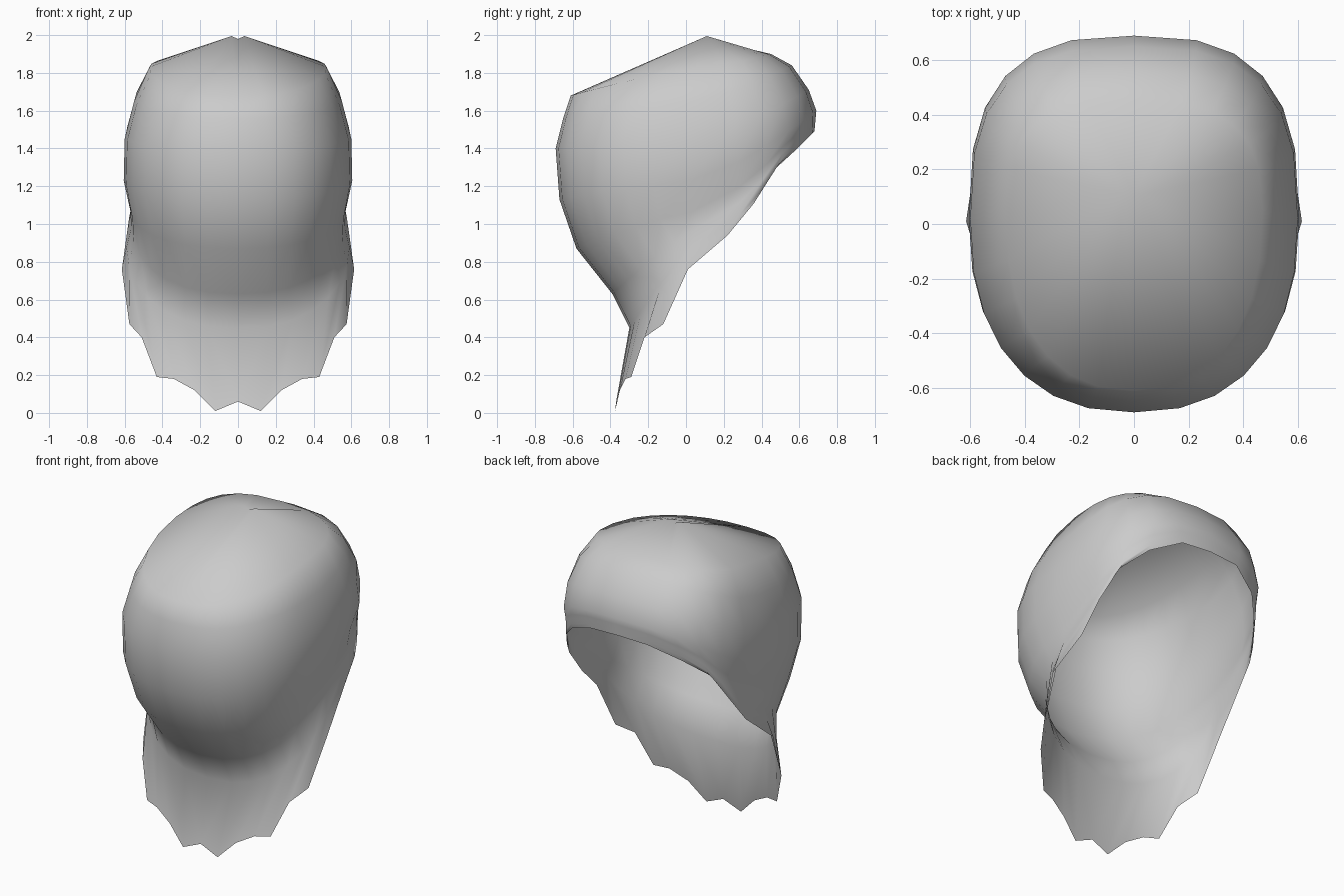
import bpy
import bmesh
from math import sin, cos, radians
from mathutils import Vector

cube = bpy.data.objects.get("Cube")
if cube:
    bpy.data.objects.remove(cube)

# Rings from crown to nape: front y, z / side x, y, z / back y, z
RINGS = [
    (0.45, 1.90, 0.47, 0.05, 1.83, -0.61, 1.68),
    (0.56, 1.84, 0.55, 0.03, 1.65, -0.65, 1.56),
    (0.65, 1.71, 0.60, 0.02, 1.45, -0.69, 1.40),
    (0.69, 1.60, 0.605, 0.02, 1.23, -0.67, 1.13),
    (0.69, 1.56, 0.57, 0.04, 1.07, -0.58, 0.87),
    (0.69, 1.53, 0.565, 0.06, 0.98, -0.39, 0.63),
    (0.69, 1.51, 0.59, 0.04, 0.88, -0.30, 0.45),
]

# Hem from the forehead, round the side, to the ragged nape
HEM = [Vector(p) for p in (
    (0, 0.68, 1.49), (0.20, 0.67, 1.48), (0.38, 0.59, 1.40), (0.50, 0.47, 1.29),
    (0.56, 0.36, 1.11), (0.57, 0.22, 0.94), (0.615, 0.01, 0.76),
    (0.575, -0.12, 0.47), (0.51, -0.22, 0.40), (0.43, -0.29, 0.19),
    (0.34, -0.32, 0.18), (0.23, -0.35, 0.12), (0.12, -0.375, 0.01), (0, -0.37, 0.06))]
SIDE = 6
ANGLES = [radians(90 - 15 * i) if i <= SIDE else radians(-90 * (i - SIDE) / 7)
          for i in range(len(HEM))]


def ring_point(ring, angle):
    """Point on a rounded-square ring whose height follows three key points."""
    front_y, front_z, side_x, side_y, side_z, back_y, back_z = ring
    c, s = max(cos(angle), 0), abs(sin(angle))
    end_y, end_z, power = (front_y, front_z, 0.72) if angle >= 0 else (back_y, back_z, 0.85)
    x = side_x * c ** power if c > 0.001 else 0
    return Vector((x, side_y + (end_y - side_y) * s ** power,
                   side_z + (end_z - side_z) * s))


def column(i):
    """One strand line from the crown down to the hem."""
    angle, hem = ANGLES[i], HEM[i]
    centre = i in (0, len(HEM) - 1)
    points = [Vector((0, 0.11, 1.98)) if centre else Vector((0.035, 0.11, 1.995))]
    points += [ring_point(r, angle) for r in RINGS[:4]]
    widest = points[-1]
    for r, t in zip(RINGS[4:], (0.35, 0.55, 0.78)):
        p = ring_point(r, angle)
        if angle >= 0:
            p = widest.lerp(hem, t).lerp(p, cos(angle) ** 4)
        points.append(p)
    return points + [hem]


# Half of the hair shell
bm = bmesh.new()
columns = [[bm.verts.new(p) for p in column(i)] for i in range(len(HEM))]
for a, b in zip(columns, columns[1:]):
    for k in range(len(a) - 1):
        bm.faces.new((a[k], a[k + 1], b[k + 1], b[k]))
bmesh.ops.remove_doubles(bm, verts=bm.verts, dist=0.0005)
bmesh.ops.recalc_face_normals(bm, faces=bm.faces)
bm.faces.ensure_lookup_table()
if sum(f.normal.dot(f.calc_center_median() - Vector((0, 0, 1.3))) for f in bm.faces) < 0:
    bmesh.ops.reverse_faces(bm, faces=bm.faces)
for f in bm.faces:
    f.smooth = True
mesh = bpy.data.meshes.new("hair")
bm.to_mesh(mesh)
bm.free()

hair = bpy.data.objects.new("hair", mesh)
bpy.context.collection.objects.link(hair)
mirror = hair.modifiers.new("mirror", 'MIRROR')
mirror.merge_threshold = 0.001

# Plain grey
grey = bpy.data.materials.new("light_grey")
grey.use_nodes = True
colour = (0.6, 0.6, 0.6, 1)
grey.diffuse_color = colour
grey.node_tree.nodes["Principled BSDF"].inputs["Base Color"].default_value = colour
mesh.materials.append(grey)
